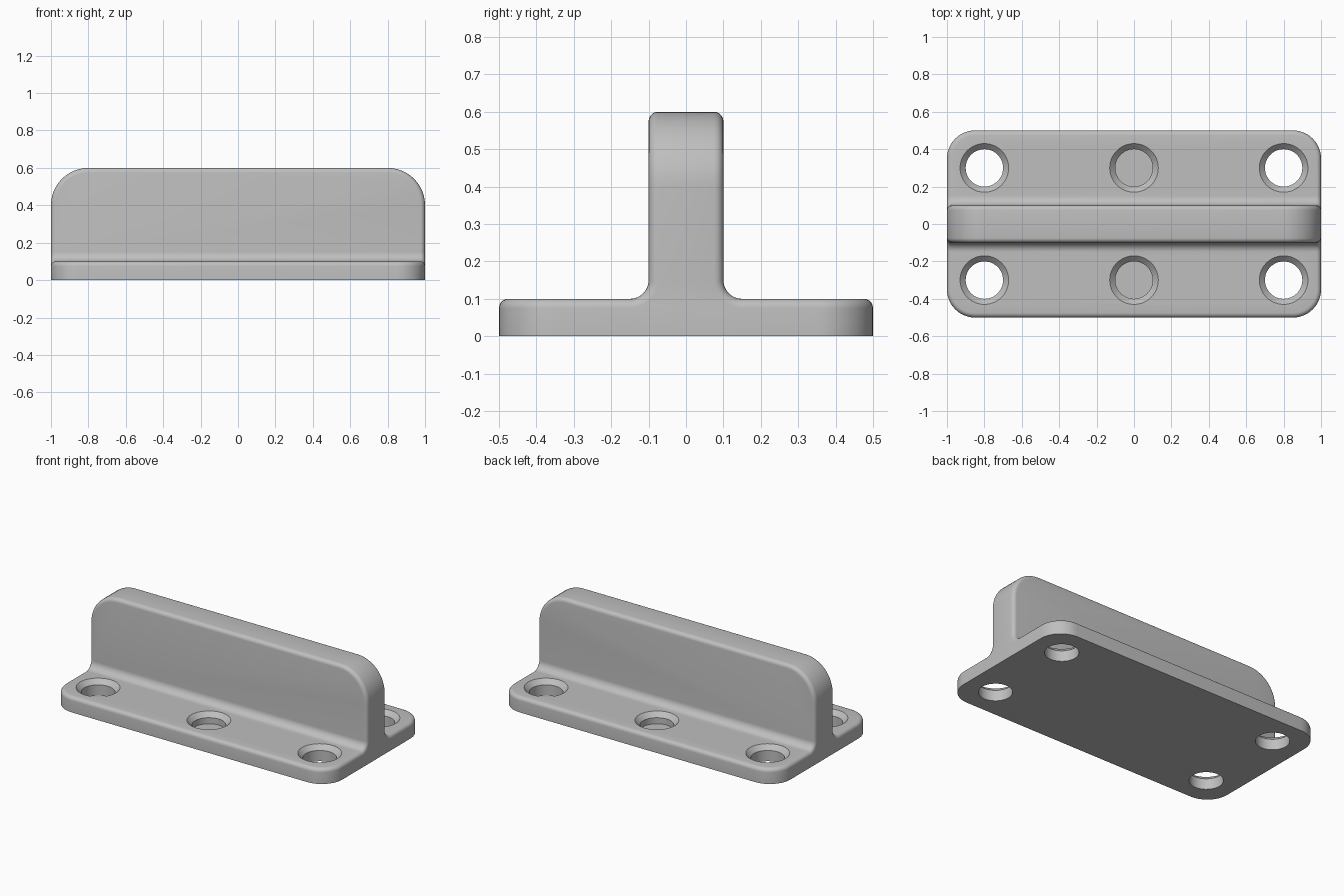
import bpy, bmesh
from math import sin, cos, pi, radians, sqrt

if "Cube" in bpy.data.objects:
    bpy.data.objects.remove(bpy.data.objects["Cube"], do_unlink=True)

grey = bpy.data.materials.new("plain grey")
grey.use_nodes = True
COLOUR = (0.52, 0.52, 0.52, 1)
grey.diffuse_color = COLOUR
grey.node_tree.nodes["Principled BSDF"].inputs["Base Color"].default_value = COLOUR

HALF_Y, BASE_H, RIB_Y, TOP = 0.5, 0.1, 0.1, 0.6
BASE_R, RIB_R, FILLET, EDGE = 0.15, 0.2, 0.05, 0.025
N = 12


def arc(r, steps=N):
    """Quarter circle as (sine, cosine) offsets."""
    return [(r * sin(pi / 2 * i / steps), r * cos(pi / 2 * i / steps)) for i in range(steps + 1)]


def make_object(name, bm):
    bmesh.ops.recalc_face_normals(bm, faces=bm.faces)
    mesh = bpy.data.meshes.new(name)
    bm.to_mesh(mesh)
    bm.free()
    mesh.materials.append(grey)
    obj = bpy.data.objects.new(name, mesh)
    bpy.context.collection.objects.link(obj)
    return obj


# Half profile as (half length, y, z), from the base's long edge up to the rib top
base_corner = [(1 - BASE_R + s, HALF_Y - BASE_R + c, BASE_H) for s, c in arc(BASE_R)]
fillet = [(1, RIB_Y + FILLET - s, BASE_H + FILLET - c) for s, c in arc(FILLET)]
rib_corner = [(1 - RIB_R + c, RIB_Y, TOP - RIB_R + s) for s, c in arc(RIB_R)]
chain = base_corner + fillet + rib_corner

bm = bmesh.new()


def face(*points):
    bm.faces.new([bm.verts.new(p) for p in points])


for side in (1, -1):
    # Upper skin running the full length
    for (xa, ya, za), (xb, yb, zb) in zip(chain, chain[1:]):
        face((xa, side * ya, za), (xb, side * yb, zb), (-xb, side * yb, zb), (-xa, side * ya, za))
    # Long side wall of the base
    x, y, z = chain[0]
    face((x, side * y, z), (-x, side * y, z), (-x, side * y, 0), (x, side * y, 0))
    # Rounded base corners
    for end in (1, -1):
        for (xa, ya, z), (xb, yb, _) in zip(base_corner, base_corner[1:]):
            face((end * xa, side * ya, z), (end * xb, side * yb, z),
                 (end * xb, side * yb, 0), (end * xa, side * ya, 0))

# Flat ends and rounded rib corners
for end in (1, -1):
    half = [(0.35, 0), (0.35, BASE_H)] + [(y, z) for _, y, z in fillet] + [(RIB_Y, TOP - RIB_R)]
    outline = half + [(-y, z) for y, z in reversed(half)]
    face(*[(end, y, z) for y, z in outline])
    for (xa, y, za), (xb, _, zb) in zip(rib_corner, rib_corner[1:]):
        face((end * xa, y, za), (end * xb, y, zb), (end * xb, -y, zb), (end * xa, -y, za))

# Rib top and underside
x = 1 - RIB_R
face((x, RIB_Y, TOP), (-x, RIB_Y, TOP), (-x, -RIB_Y, TOP), (x, -RIB_Y, TOP))
quarter = [(x, y) for x, y, _ in base_corner]
plan = (quarter + [(x, -y) for x, y in reversed(quarter)]
        + [(-x, -y) for x, y in quarter] + [(-x, y) for x, y in reversed(quarter)])
face(*[(x, y, 0) for x, y in plan])

bmesh.ops.remove_doubles(bm, verts=bm.verts, dist=1e-5)
bmesh.ops.recalc_face_normals(bm, faces=bm.faces)
bmesh.ops.dissolve_limit(bm, angle_limit=radians(0.5), verts=bm.verts, edges=bm.edges)

# Round every sharp edge except those on the underside
sharp = [e for e in bm.edges if e.calc_face_angle(0) > radians(40)
         and max(v.co.z for v in e.verts) > 0.05]
bmesh.ops.bevel(bm, geom=sharp, offset=EDGE, offset_type='OFFSET', segments=5,
                profile=0.5, affect='EDGES', clamp_overlap=False)
bracket = make_object("mounting_bracket", bm)

# Chamfered holes: outer four go through, middle two are blind
bm = bmesh.new()
SIDES = 48
for hx in (-0.8, 0, 0.8):
    for hy in (-0.3, 0.3):
        bottom = 0.03 if hx == 0 else -0.05
        rings = []
        for r, z in ((0.1, bottom), (0.1, 0.07), (0.15, 0.12)):
            rings.append([bm.verts.new((hx + r * cos(2 * pi * i / SIDES),
                                        hy + r * sin(2 * pi * i / SIDES), z)) for i in range(SIDES)])
        bm.faces.new(rings[0])
        bm.faces.new(rings[-1])
        for low, high in zip(rings, rings[1:]):
            for i in range(SIDES):
                j = (i + 1) % SIDES
                bm.faces.new((low[i], low[j], high[j], high[i]))
cutter = make_object("hole_cutter", bm)
cutter.hide_render = True

cut = bracket.modifiers.new("holes", 'BOOLEAN')
cut.operation = 'DIFFERENCE'
cut.solver = 'EXACT'
cut.object = cutter
bpy.ops.object.select_all(action='DESELECT')
bracket.select_set(True)
bpy.context.view_layer.objects.active = bracket
bpy.ops.object.modifier_apply(modifier=cut.name)
bpy.data.objects.remove(cutter, do_unlink=True)
bpy.ops.object.shade_smooth_by_angle(angle=radians(30))
